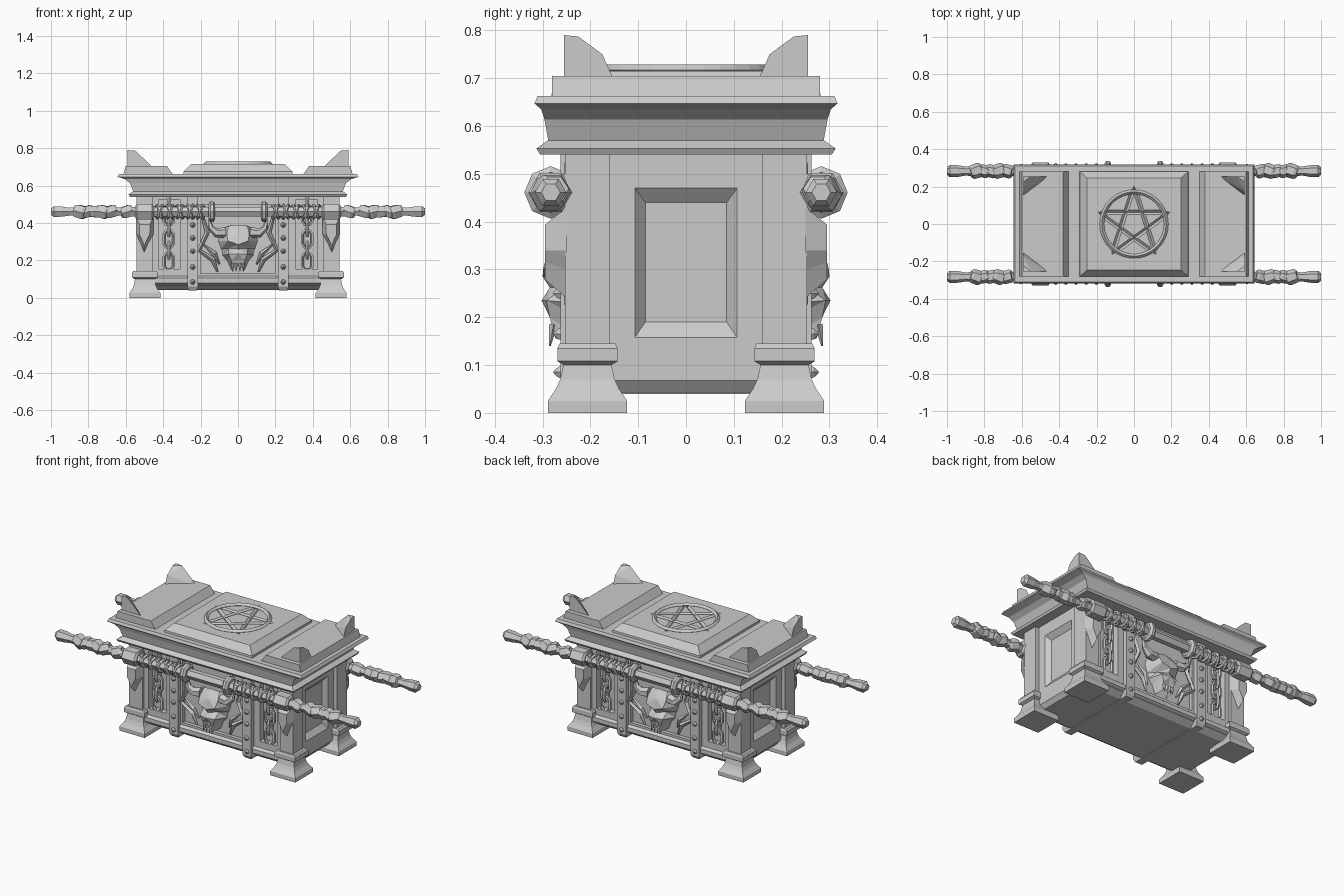
import bpy, bmesh, random
from math import sin, cos, pi
from mathutils import Vector as V

if "Cube" in bpy.data.objects:
    bpy.data.objects.remove(bpy.data.objects["Cube"])

random.seed(4)


def finish(name, bm, mirror="", cutter=False):
    bmesh.ops.recalc_face_normals(bm, faces=bm.faces)
    me = bpy.data.meshes.new(name)
    bm.to_mesh(me)
    bm.free()
    ob = bpy.data.objects.new(name, me)
    bpy.context.collection.objects.link(ob)
    if mirror:
        m = ob.modifiers.new("mirror", 'MIRROR')
        m.use_axis = ("x" in mirror, "y" in mirror, False)
        m.use_mirror_merge = False
    ob.hide_render = cutter
    if cutter:
        ob.display_type = 'WIRE'
    return ob


def cut(ob, cutter):
    m = ob.modifiers.new("cut", 'BOOLEAN')
    m.object, m.operation, m.solver = cutter, 'DIFFERENCE', 'EXACT'


def loft(bm, rings, cap=True, closed=False):
    vs = [[bm.verts.new(p) for p in r] for r in rings]
    n = len(vs[0])
    for i in range(len(vs) if closed else len(vs) - 1):
        a, b = vs[i], vs[(i + 1) % len(vs)]
        for j in range(n):
            k = (j + 1) % n
            bm.faces.new((a[j], a[k], b[k], b[j]))
    if cap and not closed:
        bm.faces.new(vs[0])
        bm.faces.new(vs[-1])


def stack(bm, levels, c=(0, 0)):
    # rectangular sections: (z, half x, half y)
    loft(bm, [[(c[0] + sx * hx, c[1] + sy * hy, z) for sx, sy in
               ((-1, -1), (1, -1), (1, 1), (-1, 1))] for z, hx, hy in levels])


def box(bm, x0, x1, y0, y1, z0, z1):
    h = ((x1 - x0) / 2, (y1 - y0) / 2)
    stack(bm, [(z0, *h), (z1, *h)], ((x0 + x1) / 2, (y0 + y1) / 2))


def tube(bm, path, radii, sides=6, ref=(0, 0, 1), closed=False):
    path, n = [V(p) for p in path], len(path)
    if not isinstance(radii, (list, tuple)):
        radii = [radii] * n
    rings = []
    for i, p in enumerate(path):
        a = path[i - 1] if i or closed else p
        b = path[(i + 1) % n] if i < n - 1 or closed else p
        t = (b - a).normalized()
        u = t.cross(V(ref)).normalized()
        w = u.cross(t)
        rings.append([p + radii[i] * (cos(2 * pi * k / sides) * u + sin(2 * pi * k / sides) * w)
                      for k in range(sides)])
    loft(bm, rings, closed=closed)


def prism(bm, pts, y0, y1, s=1.0):
    # xz outline, front ring shrunk by s about its centre
    cx, cz = sum(p[0] for p in pts) / len(pts), sum(p[1] for p in pts) / len(pts)
    loft(bm, [[(x, y0, z) for x, z in pts],
              [(cx + (x - cx) * s, y1, cz + (z - cz) * s) for x, z in pts]])


# chest body with end, chain and centre recesses
bm = bmesh.new()
stack(bm, [(.043, .5, .2), (.068, .52, .237), (.545, .52, .237)])
body = finish("chest_body", bm)
bm = bmesh.new()
loft(bm, [[(x, -y, z0), (x, y, z0), (x, y, z1), (x, -y, z1)]
          for x, y, z0, z1 in ((.495, .085, .19, .44), (.545, .129, .126, .5))])
cut(body, finish("end_panel_cutter", bm, "x", True))
bm = bmesh.new()
box(bm, .31, .425, -.3, -.2, .155, .525)
cut(body, finish("chain_recess_cutter", bm, "xy", True))
bm = bmesh.new()
box(bm, -.2, .2, -.3, -.215, .13, .5)
cut(body, finish("centre_recess_cutter", bm, "y", True))

# rails along the front and back
bm = bmesh.new()
stack(bm, [(.07, .46, .235), (.08, .46, .252), (.105, .46, .252), (.118, .46, .235)])
finish("lower_rail", bm)

# corner legs: foot, collar and column
bm = bmesh.new()
stack(bm, [(0, .083, .083), (.025, .083, .083), (.05, .066, .066), (.07, .058, .057),
           (.1, .053, .05), (.108, .068, .063), (.135, .068, .063), (.145, .06, .058),
           (.145, .044, .047), (.545, .044, .047)], (.498, -.206))
finish("corner_leg", bm, "xy")

# lid moulding
bm = bmesh.new()
stack(bm, [(.54, .578, .305), (.553, .585, .313), (.57, .56, .288), (.614, .578, .296),
           (.635, .605, .303), (.647, .645, .317), (.663, .636, .31)])
finish("lid", bm)

# end slabs on the lid
bm = bmesh.new()
prism(bm, [(.345, .655), (.38, .705), (.6, .705), (.615, .655)], -.28, .28)
finish("lid_end_slab", bm, "x")

# horned corners of the lid
bm = bmesh.new()
for p in ((.59, .69, .255), (.59, .79, .255), (.59, .787, .225), (.55, .787, .255), (.59, .75, .175),
          (.51, .75, .255), (.59, .69, .148), (.45, .69, .255)):
    bm.verts.new((p[0], p[2], p[1]))
bmesh.ops.convex_hull(bm, input=bm.verts)
finish("lid_corner_horn", bm, "xy")

# raised centre panel with engraved star and ring
bm = bmesh.new()
stack(bm, [(.655, .292, .282), (.675, .29, .28), (.715, .25, .245)])
panel = finish("lid_centre_panel", bm)
top = .717
tips = [V((.2 * cos(pi / 2 + 2 * pi * i / 5), .2 * sin(pi / 2 + 2 * pi * i / 5), top)) for i in range(5)]
for i in range(5):
    bm = bmesh.new()
    a, b = tips[i], tips[(i + 2) % 5]
    tube(bm, [a, a.lerp(b, .12), a.lerp(b, .88), b], [.003, .014, .014, .003], 4)
    cut(panel, finish("star_groove_cutter", bm, "", True))
bm = bmesh.new()
tube(bm, [(.172 * cos(2 * pi * i / 30), .172 * sin(2 * pi * i / 30), top) for i in range(30)],
     .012, 4, closed=True)
cut(panel, finish("ring_groove_cutter", bm, "", True))

# straps around the chest, with studs
bm = bmesh.new()
stack(bm, [(.04, .022, .25), (.06, .029, .262), (.55, .029, .262)], (.242, 0))
finish("strap", bm, "x")
bm = bmesh.new()
for z in (.085, .165, .25, .32, .39, .47):
    tube(bm, [(.242, -.26, z), (.242, -.267, z), (.242, -.277, z)], [.015, .013, .003], 6)
finish("strap_studs", bm, "xy")

# hanging chains, alternate links turned
bm = bmesh.new()
for i in range(6):
    z, flat = .195 + i * .06, i % 2 == 0
    w = .027 if flat else .018
    outline = [(w, -.025), (w, .025), (w * .5, .045), (-w * .5, .045),
               (-w, .025), (-w, -.025), (-w * .5, -.045), (w * .5, -.045)]
    pts = [(.37 + a, -.228, z + b) if flat else (.37, -.228 + a, z + b) for a, b in outline]
    tube(bm, pts, .009, 5, (0, 1, 0) if flat else (1, 0, 0), True)
finish("chain", bm, "xy")

# carrying poles, six-sided
PY, PZ = -.283, .461
bm = bmesh.new()
prof = [(0, .029), (.57, .029), (.6, .024), (.69, .027), (.86, .027), (.9, .024), (.94, .031),
        (.985, .033), (1, .02)]
tube(bm, [(x, PY, PZ) for x, r in prof], [r for x, r in prof])
finish("carrying_pole", bm, "xy")

# pole discs and leg clamps
bm = bmesh.new()
for x0, x1, r in ((.122, .158, .055), (.45, .55, .047)):
    tube(bm, [(x0, PY, PZ), (x0 + .01, PY, PZ), (x1 - .01, PY, PZ), (x1, PY, PZ)],
         [r * .75, r, r, r * .75], 8 if r > .05 else 6)
box(bm, .455, .54, -.285, -.24, .42, .5)
finish("pole_collars", bm, "xy")

# crossed rope lashing
bm = bmesh.new()
for s in (1, -1):
    tube(bm, [(.175 + .27 * i / 40, PY + .034 * cos(s * i * pi / 4), PZ + .034 * sin(s * i * pi / 4))
              for i in range(41)], .009, 5, (1, 0, 0))
finish("rope_lashing", bm, "xy")

# uneven grip wraps
bm = bmesh.new()
for x in (.595, .68, .725, .765, .805, .845):
    dy, dz = random.uniform(-.012, .012), random.uniform(-.012, .012)
    r = random.uniform(.033, .042)
    tube(bm, [(x - .03, PY - dy, PZ - dz), (x - .018, PY - dy * .6, PZ - dz * .6),
              (x + .018, PY + dy * .6, PZ + dz * .6), (x + .03, PY + dy, PZ + dz)],
         [r * .8, r, r * .95, r * .72], 6)
finish("grip_wraps", bm, "xy")

# pointed pendants on the legs
bm = bmesh.new()
prism(bm, [(.452, .43), (.544, .43), (.546, .34), (.525, .3), (.502, .24), (.48, .29), (.453, .34)],
      -.25, -.295, .6)
finish("leg_pendant", bm, "xy")

# horned skull relief: rows from centre to side as (x, z, depth)
rows = [[(0, .39, .25), (.05, .385, .245), (.08, .37, .21)],
        [(0, .345, .285), (.06, .345, .275), (.1, .34, .21)],
        [(0, .285, .3), (.055, .305, .298), (.108, .305, .21)],
        [(0, .262, .285), (.05, .265, .25), (.092, .26, .21)],
        [(0, .235, .302), (.05, .235, .292), (.085, .228, .21)],
        [(0, .2, .28), (.036, .2, .285), (.056, .195, .21)],
        [(0, .17, .28), (.03, .155, .272), (.037, .15, .21)]]
bm = bmesh.new()
g = [[bm.verts.new((x, -d, z)) for x, z, d in r] for r in rows]
for a, b in zip(g, g[1:]):
    for j in range(2):
        bm.faces.new((a[j], a[j + 1], b[j + 1]))
        bm.faces.new((a[j], b[j + 1], b[j]))
finish("skull_face", bm, "xy")
bm = bmesh.new()
tube(bm, [(.07, -.25, .35), (.115, -.26, .348), (.145, -.262, .375), (.155, -.258, .43)],
     [.03, .025, .017, .002], 6, (0, 1, 0))
for x in (.01, .028):
    tube(bm, [(x, -.277, .185), (x, -.285, .14)], [.009, .002], 4, (0, 1, 0))
finish("skull_horns_and_teeth", bm, "xy")

# jagged ridge framing the skull
bm = bmesh.new()
tube(bm, [(.2, -.23, .47), (.165, -.235, .35), (.208, -.24, .255), (.135, -.235, .205), (.11, -.23, .14)],
     [.006, .013, .012, .014, .005], 4, (0, 1, 0))
tube(bm, [(.1, -.225, .18), (.125, -.24, .235), (.19, -.24, .29)], [.004, .014, .003], 4, (0, 1, 0))
finish("jagged_frame", bm, "xy")
